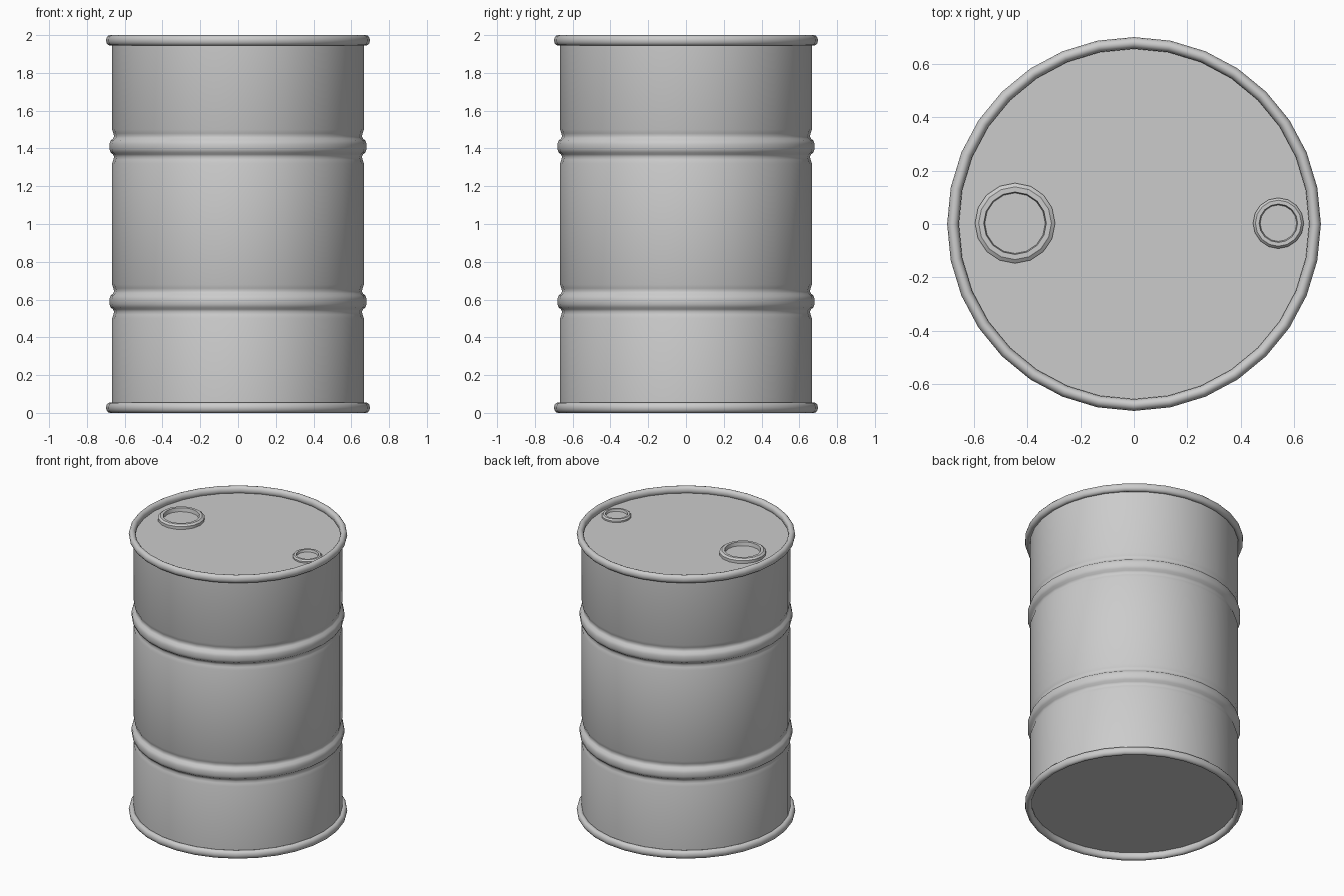
import bpy, bmesh
from math import sin, cos, pi, radians

cube = bpy.data.objects.get("Cube")
if cube:
    bpy.data.objects.remove(cube, do_unlink=True)

steel = bpy.data.materials.new("grey_steel")
steel.use_nodes = True
steel.diffuse_color = (0.6, 0.6, 0.6, 1)
steel.node_tree.nodes["Principled BSDF"].inputs["Base Color"].default_value = (0.6, 0.6, 0.6, 1)


def lathe(name, profile, sides, centre=(0, 0), ring=False, angle=40):
    """Spin (radius, z) points about z; a ring closes on itself, otherwise the ends are capped."""
    bm = bmesh.new()
    loops = []
    for r, z in profile:
        loops.append([bm.verts.new((r * cos(2 * pi * i / sides), r * sin(2 * pi * i / sides), z))
                      for i in range(sides)])
    pairs = list(zip(loops, loops[1:]))
    if ring:
        pairs.append((loops[-1], loops[0]))
    else:
        bm.faces.new(loops[0][::-1])
        bm.faces.new(loops[-1])
    for a, b in pairs:
        for i in range(sides):
            j = (i + 1) % sides
            bm.faces.new((a[i], a[j], b[j], b[i]))
    bmesh.ops.recalc_face_normals(bm, faces=bm.faces)
    mesh = bpy.data.meshes.new(name)
    bm.to_mesh(mesh)
    bm.free()
    mesh.materials.append(steel)
    obj = bpy.data.objects.new(name, mesh)
    obj.location = (*centre, 0)
    bpy.context.collection.objects.link(obj)
    bpy.ops.object.select_all(action='DESELECT')
    obj.select_set(True)
    bpy.context.view_layer.objects.active = obj
    bpy.ops.object.shade_smooth_by_angle(angle=radians(angle))
    return obj


# Drum body with two rolling hoops, each a bulge between shallow grooves
BODY, LID = 0.667, 1.955
half_hoop = [(BODY, 0.09), (0.66, 0.07), (0.656, 0.055), (0.662, 0.041), (0.675, 0.031), (0.681, 0.013)]
hoop = [(r, -d) for r, d in half_hoop] + [(r, d) for r, d in reversed(half_hoop)]
wall = [(BODY, 2 - LID)]
for height in (0.59, 1.41):
    wall += [(r, height + d) for r, d in hoop]
wall.append((BODY, LID))
lathe("drum_body", wall, 32)

# Rolled rims standing proud of both ends
for name, height in (("bottom_rim", 0.028), ("top_rim", 1.972)):
    bead = [(0.677 + 0.022 * cos(pi * k / 6), height + 0.028 * sin(pi * k / 6)) for k in range(12)]
    lathe(name, bead, 32, ring=True)


# Bungs: raised collar with bevelled edge and a sunken plug
def bung(name, x, radius, lip, hole, height):
    top = LID + height
    lathe(name, [(radius, LID - 0.005), (radius, top - 0.01), (lip, top),
                 (hole, top), (hole - 0.004, LID + 0.004)], 16, (x, 0.003), angle=30)


bung("large_bung", -0.445, 0.15, 0.136, 0.117, 0.03)
bung("small_bung", 0.54, 0.095, 0.086, 0.072, 0.02)
